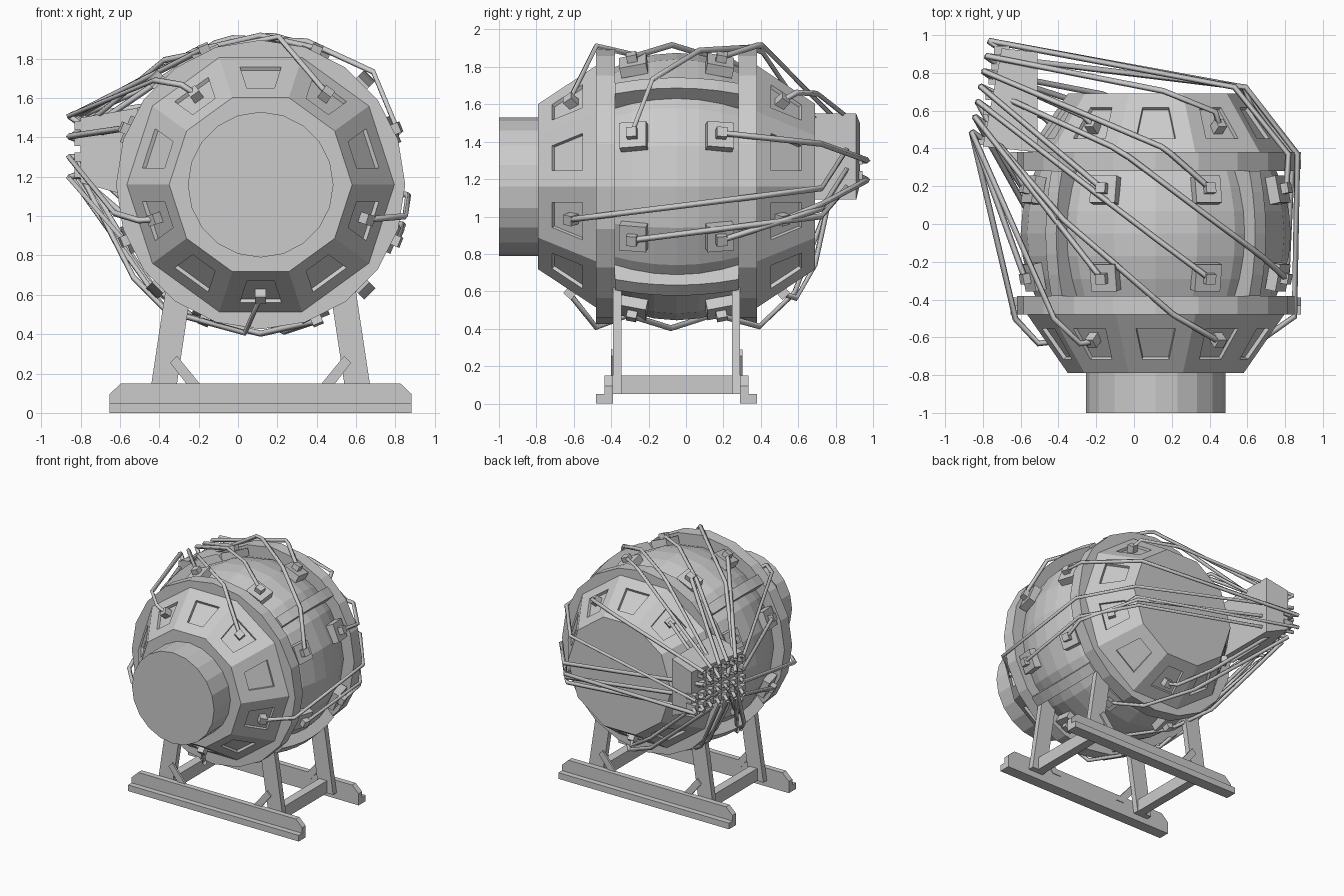
import bpy, bmesh, math
from mathutils import Vector, Matrix

if "Cube" in bpy.data.objects:
    bpy.data.objects.remove(bpy.data.objects["Cube"], do_unlink=True)

C = Vector((0.115, -0.05, 1.16))   # centre of the vessel, axis along y


def finish(name, bm):
    bmesh.ops.recalc_face_normals(bm, faces=bm.faces)
    mesh = bpy.data.meshes.new(name)
    bm.to_mesh(mesh)
    bm.free()
    obj = bpy.data.objects.new(name, mesh)
    bpy.context.collection.objects.link(obj)
    return obj


def loft(name, sections, inset=None):
    """Skin a list of equal loops and cap both ends; optionally recess the sides."""
    bm = bmesh.new()
    loops = [[bm.verts.new(p) for p in s] for s in sections]
    n = len(loops[0])
    sides = [bm.faces.new((a[i], a[(i + 1) % n], b[(i + 1) % n], b[i]))
             for a, b in zip(loops, loops[1:]) for i in range(n)]
    bm.faces.new(loops[0])
    bm.faces.new(loops[-1])
    if inset:
        bmesh.ops.recalc_face_normals(bm, faces=bm.faces)
        bmesh.ops.inset_individual(bm, faces=sides, thickness=inset, use_even_offset=True)
        bmesh.ops.inset_individual(bm, faces=sides, thickness=0.003, use_even_offset=True)
        for f in sides:
            bmesh.ops.translate(bm, verts=f.verts, vec=-0.02 * f.normal)
    return finish(name, bm)


def polar(angle, rho, yy):
    return C + Vector((rho * math.cos(angle), yy, rho * math.sin(angle)))


def lathe(name, profile, sides, inset=None):
    return loft(name, [[polar(math.tau * i / sides, r, yy) for i in range(sides)]
                       for yy, r in profile], inset)


def box(name, matrix, size, shift=0):
    bm = bmesh.new()
    bmesh.ops.create_cube(bm, size=1)
    move = Matrix.Translation((shift, 0, 0)) @ Matrix.Diagonal((*size, 1))
    bmesh.ops.transform(bm, matrix=matrix @ move, verts=bm.verts)
    return finish(name, bm)


# Vessel body, rings, cones and port
half = [(0, 0.715), (0.12, 0.705), (0.24, 0.675), (0.34, 0.635)]
lathe("vessel_body", [(-y, r) for y, r in half[:0:-1]] + half, 20)
lathe("port", [(-0.95, 0.37), (-0.7, 0.37)], 20)
for s, side in ((-1, "front"), (1, "back")):
    lathe(side + "_ring", [(s * 0.33, 0.735), (s * 0.43, 0.735)], 20)
    lathe(side + "_cone", [(s * 0.43, 0.68), (s * 0.74, 0.465)], 10, 0.088)

# Curved straps between the rings
for k in range(4):
    a = math.radians(45 + 90 * k)
    tangent = Vector((-math.sin(a), 0, math.cos(a))) * 0.04
    sections = []
    for i in range(-3, 4):
        yy = i * 0.11
        low = polar(a, 0.6, yy)
        top = polar(a, 0.785 - 0.4 * yy * yy, yy)
        sections.append([low - tangent, low + tangent, top + tangent, top - tangent])
    loft(f"strap_{k + 1}", sections)

# Base beams, legs and braces
for s, side in ((-1, "front"), (1, "back")):
    def at(x, yy, z):
        return Vector((C.x + x, C.y + s * yy, z))

    def beam_section(x, top):
        shape = [(0.34, 0), (0.43, 0), (0.43, 0.05), (0.385, 0.05), (0.385, top), (0.34, top)]
        return [at(x, yy, z) for yy, z in shape]

    loft(side + "_beam", [beam_section(x, t) for x, t in
                          ((-0.768, 0.095), (-0.71, 0.15), (0.71, 0.15), (0.768, 0.095))])
    for m, end in ((-1, "right"), (1, "left")):
        leg = [(0.57, 0.05), (0.44, 0.05), (0.345, 0.68), (0.475, 0.68)]
        brace = [(0.34, 0.1), (0.27, 0.1), (0.425, 0.29), (0.46, 0.255)]
        for part, shape, near, far in (("leg", leg, 0.295, 0.34), ("brace", brace, 0.335, 0.352)):
            loft(f"{side}_{end}_{part}",
                 [[at(m * x, yy, z) for x, z in shape] for yy in (near, far)])
for m, end in ((-1, "right"), (1, "left")):
    box(end + "_cross_beam", Matrix.Translation((C.x + m * 0.48, C.y, 0.1)), (0.07, 0.66, 0.1))

# Cable hub on the rear side
loft("cable_hub", [
    [Vector((-0.51, y, z)) for y, z in ((0.38, 1.09), (0.91, 1.09), (0.91, 1.55), (0.38, 1.55))],
    [Vector((x, y, z)) for x, y, z in ((-0.8, 0.41, 1.17), (-0.7, 0.93, 1.17),
                                       (-0.7, 0.93, 1.5), (-0.8, 0.41, 1.5))]])

# Sockets on the body and in every other cone window
plugs = []


def socket(label, a, rho, yy, tilt, pad):
    spin = Matrix.Rotation(-a, 4, 'Y') @ Matrix.Rotation(tilt, 4, 'Z')
    m = Matrix.Translation(polar(a, rho, yy)) @ spin
    if pad:
        box(label + "_pad", m, (0.06, 0.145, 0.145))
    box(label + "_plug", m, (0.07, 0.055, 0.055), 0.035)
    deg = math.degrees(a)
    around_back = -40 < deg < 0 or (0 < deg < 40 and yy > 0)
    plugs.append((m @ Vector((0.05, 0, 0)), deg, yy, around_back))


for s, side in ((-1, "front"), (1, "back")):
    for k in range(8):
        socket(f"{side}_body_socket_{k + 1}", math.radians(-157.5 + 45 * k),
               0.7, s * 0.23, s * 0.2, True)
    for k in range(5):
        socket(f"{side}_cone_socket_{k + 1}", math.radians(-162 + 72 * k),
               0.535, s * 0.54, s * 0.715, False)


def push_out(p):
    """Keep a cable point outside an envelope of the vessel and its straps."""
    d = p - C
    rho, yy = math.hypot(d.x, d.z), abs(d.y)
    on_strap = yy < 0.33 and abs(2 * d.x * d.z) > 0.95 * rho * rho
    g = max(rho / (0.8 if on_strap else 0.757),
            (0.31 * rho + 0.27 * yy) / 0.358, yy / 0.765, 0.05)
    return C + d / g if g < 1 else p


def taut(start, end, n=28):
    """Stretch a cable over the envelope and keep only its bends."""
    pts = [start.lerp(end, i / (n - 1)) for i in range(n)]
    pts[1:-1] = [push_out(p) for p in pts[1:-1]]
    for _ in range(300):
        for i in range(1, n - 1):
            pts[i] = push_out((pts[i - 1] + pts[i + 1]) / 2)
    keep = [pts[0]]
    for i in range(1, n - 1):
        if (pts[i] - keep[-1]).angle(pts[i + 1] - pts[i], 0) > 0.2:
            keep.append(pts[i])
    return keep + [pts[-1]]


def round_back(start, end):
    """Lead a cable along the far side and across behind the back cone."""
    path, y0 = [start], start.y - C.y
    for rho, yy in ((0.752, -0.44), (0.752, 0.42), (0.475, 0.775)):
        if yy > y0 + 0.05:
            z = start.z + (end.z - start.z) * 0.4 * (yy - y0) / (0.78 - y0)
            x = math.sqrt(rho ** 2 - (z - C.z) ** 2)
            path.append(Vector((C.x + x, C.y + yy, z)))
    return path + [end]


# Cables pulled from every socket to the hub
curve = bpy.data.curves.new("cables", 'CURVE')
curve.dimensions = '3D'
curve.bevel_depth = 0.016
curve.bevel_resolution = 0
curve.use_fill_caps = True


def add_cable(path):
    spline = curve.splines.new('POLY')
    spline.points.add(len(path) - 1)
    for point, p in zip(spline.points, path):
        point.co = (*p, 1)


plugs.sort(key=lambda q: q[0].y + 0.5 * q[0].x + 2 * q[3])
columns = [plugs[i:i + 4] for i in range(0, len(plugs), 4)]
for c, column in enumerate(columns):
    column.sort(key=lambda q: q[0].z)
    t = c / (len(columns) - 1)
    for r, (start, deg, yy, around_back) in enumerate(column):
        foot = Vector((-0.79 + 0.09 * t, 0.44 + 0.48 * t, 1.22 + 0.08 * r))
        box(f"hub_plug_{c + 1}_{r + 1}", Matrix.Translation(foot), (0.08, 0.045, 0.045))
        tip = foot + Vector((-0.07, 0.05, 0.025 * (r - 1)))
        if around_back:
            path = round_back(start, tip)
        elif yy < -0.5 and start.x > 0:
            over_ring = polar(math.radians(83 if deg > 0 else -96), 0.757, -0.43)
            path = [start] + taut(over_ring, tip)
        elif 0 < deg < 40:
            path = [start, polar(math.radians(45), 0.81, -0.13)]
            path += taut(polar(math.radians(72), 0.765, 0.12), tip)
        else:
            path = taut(start, tip)
        add_cable(path)
        add_cable([foot, tip])
bpy.context.collection.objects.link(bpy.data.objects.new("cables", curve))
